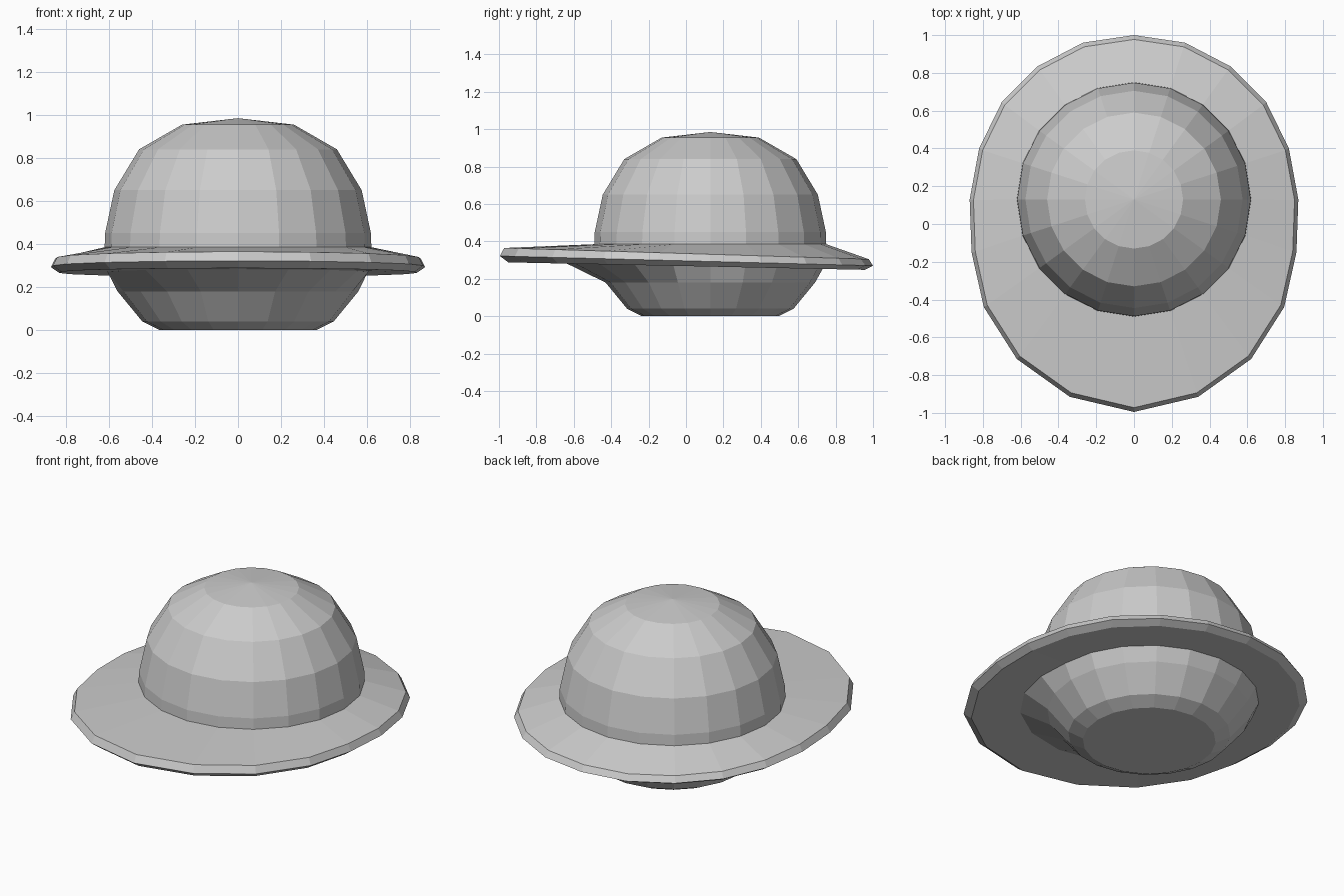
import bpy
from math import sin, cos, pi

if "Cube" in bpy.data.objects:
    bpy.data.objects.remove(bpy.data.objects["Cube"])

N = 20      # sides all around
CY = 0.13   # crown and base axis sits behind the brim centre


def circle(r, z):
    return [(-r * sin(2 * pi * k / N), CY + r * cos(2 * pi * k / N), z) for k in range(N)]


def loft(name, rings, cap_bottom=False, apex=None):
    """Join rings (bottom to top) with quads; optional floor and pointed top."""
    verts = [v for ring in rings for v in ring]
    faces = []
    for j in range(len(rings) - 1):
        for k in range(N):
            n = (k + 1) % N
            faces.append((j * N + k, j * N + n, (j + 1) * N + n, (j + 1) * N + k))
    if cap_bottom:
        faces.append(tuple(reversed(range(N))))
    if apex:
        t = (len(rings) - 1) * N
        verts.append(apex)
        faces += [(t + k, t + (k + 1) % N, len(verts) - 1) for k in range(N)]
    mesh = bpy.data.meshes.new(name)
    mesh.from_pydata(verts, [], faces)
    ob = bpy.data.objects.new(name, mesh)
    bpy.context.collection.objects.link(ob)
    return ob


# Brim outline: left half from back to front, mirrored to the right
half = [(0, 1.0), (.27, .96), (.51, .835), (.70, .645), (.82, .40), (.87, .13),
        (.86, -.15), (.795, -.44), (.62, -.715), (.34, -.915), (0, -.995)]
outline = [(-x, y) for x, y in half] + [p for p in half[-2:0:-1]]


def rim(scale, z, slope):
    return [(x * scale, y * scale, z + slope * y) for x, y in outline]


# Opening under the brim, stretched towards the front
opening = []
for k in range(N):
    a = 2 * pi * k / N
    r = 0.602 + 0.168 * max(0, -cos(a)) ** 1.3
    y = CY + r * cos(a)
    opening.append((-r * sin(a), y, 0.27 - 0.02 * y))

# Rounded crown
loft("crown", [circle(0.62, 0.385), circle(0.618, 0.45), circle(0.575, 0.65),
               circle(0.46, 0.84), circle(0.26, 0.955)], apex=(0, CY, 0.985))

# Sloping brim with bevelled edge
loft("brim", [opening, rim(0.955, 0.268, -0.02), rim(1.0, 0.296, -0.026),
              rim(0.977, 0.335, -0.03), circle(0.62, 0.385)])

# Tapered base with flat floor
loft("base", [circle(0.365, 0), circle(0.445, 0.04), circle(0.56, 0.18), opening],
     cap_bottom=True)
